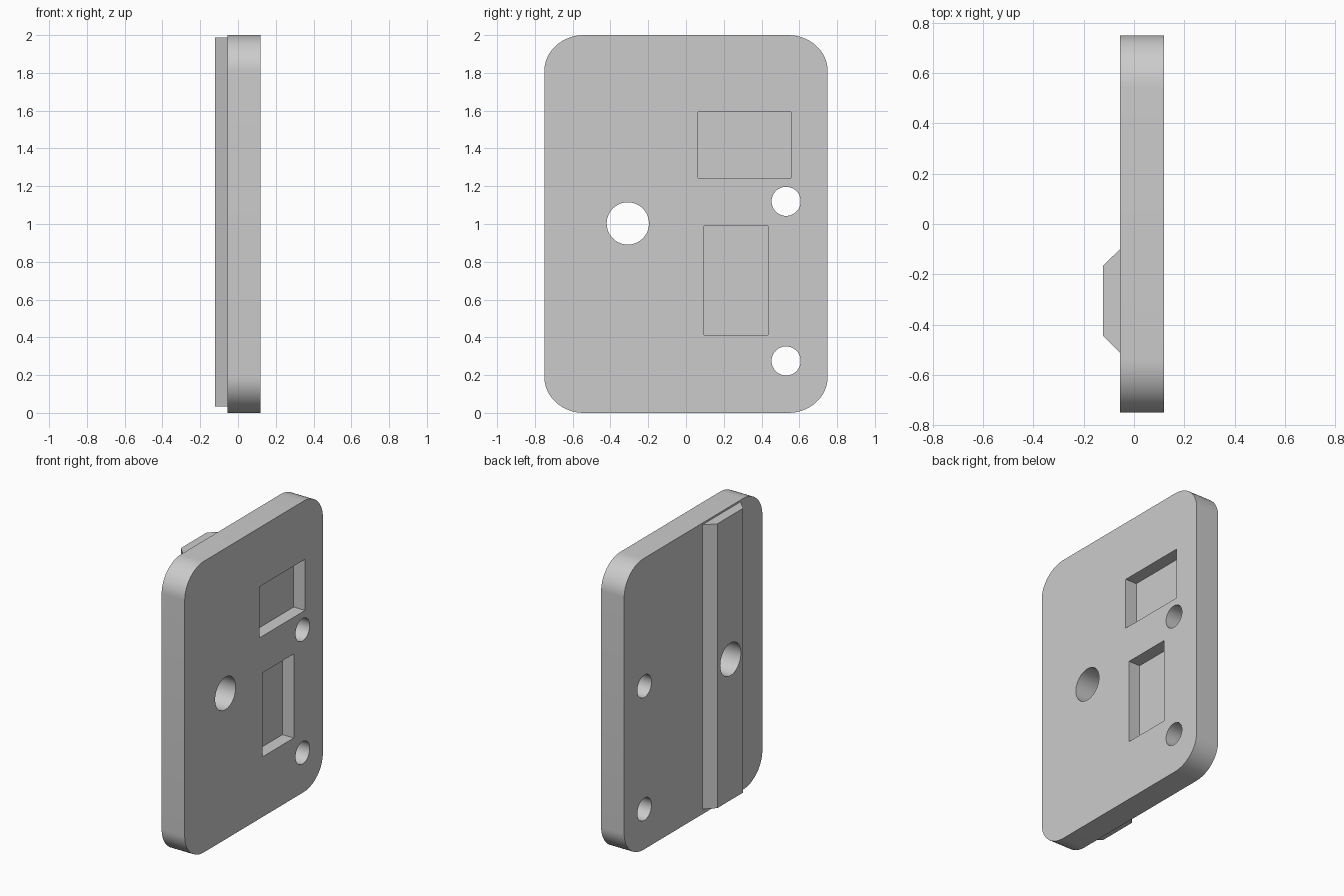
import bpy
import bmesh
import math

if "Cube" in bpy.data.objects:
    bpy.data.objects.remove(bpy.data.objects["Cube"], do_unlink=True)

grey = bpy.data.materials.new("plain grey")
grey.use_nodes = True
colour = (0.6, 0.6, 0.6, 1)
grey.diffuse_color = colour
grey.node_tree.nodes["Principled BSDF"].inputs["Base Color"].default_value = colour

X_BACK, X_FACE = -0.055, 0.12
POCKET_DEPTH = 0.086


def prism(name, outline, direction):
    """Extrude a closed outline of 3D points along a direction."""
    bm = bmesh.new()
    face = bm.faces.new([bm.verts.new(p) for p in outline])
    out = bmesh.ops.extrude_face_region(bm, geom=[face])
    moved = [v for v in out["geom"] if isinstance(v, bmesh.types.BMVert)]
    bmesh.ops.translate(bm, verts=moved, vec=direction)
    bmesh.ops.recalc_face_normals(bm, faces=bm.faces)
    mesh = bpy.data.meshes.new(name)
    bm.to_mesh(mesh)
    bm.free()
    mesh.materials.append(grey)
    obj = bpy.data.objects.new(name, mesh)
    bpy.context.collection.objects.link(obj)
    return obj


def ellipse(x, y, z, ry, rz, start=0, sweep=math.tau, steps=48):
    return [(x, y + ry * math.cos(start + sweep * i / steps),
             z + rz * math.sin(start + sweep * i / steps)) for i in range(steps)]


def hole(name, y, z, r):
    return prism(name, ellipse(-0.3, y, z, r, r), (0.6, 0, 0))


def pocket(name, y0, y1, z0, z1):
    x = X_FACE - POCKET_DEPTH
    return prism(name, [(x, y0, z0), (x, y1, z0), (x, y1, z1), (x, y0, z1)],
                 (POCKET_DEPTH + 0.1, 0, 0))


def cut(obj, cutters):
    """Subtract the cutters and bake the result into the mesh."""
    for cutter in cutters:
        mod = obj.modifiers.new("cut", "BOOLEAN")
        mod.operation = "DIFFERENCE"
        mod.solver = "EXACT"
        mod.object = cutter
    graph = bpy.context.evaluated_depsgraph_get()
    mesh = bpy.data.meshes.new_from_object(obj.evaluated_get(graph))
    obj.modifiers.clear()
    obj.data = mesh
    mesh.shade_smooth()
    mesh.set_sharp_from_angle(angle=math.radians(30))


# Plate with four rounded corners
RY, RZ, STEPS = 0.21, 0.19, 16
outline = []
for i, (sy, sz) in enumerate([(1, 1), (-1, 1), (-1, -1), (1, -1)]):
    # one extra point closes each quarter arc
    sweep = math.pi / 2 * (STEPS + 1) / STEPS
    outline += ellipse(X_BACK, sy * (0.75 - RY), 1 + sz * (1 - RZ), RY, RZ,
                       i * math.pi / 2, sweep, STEPS + 1)
plate = prism("plate", outline, (X_FACE - X_BACK, 0, 0))

# Bevelled rail along the back of the plate
rail = prism("rail", [(X_BACK, -0.1, 0.035), (-0.123, -0.165, 0.035),
                      (-0.123, -0.445, 0.035), (X_BACK, -0.513, 0.035)],
             (0, 0, 1.953))

# Through holes and blind pockets
main_hole = hole("main_hole_cutter", -0.308, 1.003, 0.112)
others = [hole("upper_hole_cutter", 0.53, 1.12, 0.077),
          hole("lower_hole_cutter", 0.53, 0.275, 0.077),
          pocket("upper_pocket_cutter", 0.063, 0.556, 1.243, 1.594),
          pocket("lower_pocket_cutter", 0.095, 0.434, 0.413, 0.99)]
cut(plate, [main_hole] + others)
cut(rail, [main_hole])
for cutter in [main_hole] + others:
    bpy.data.objects.remove(cutter, do_unlink=True)
